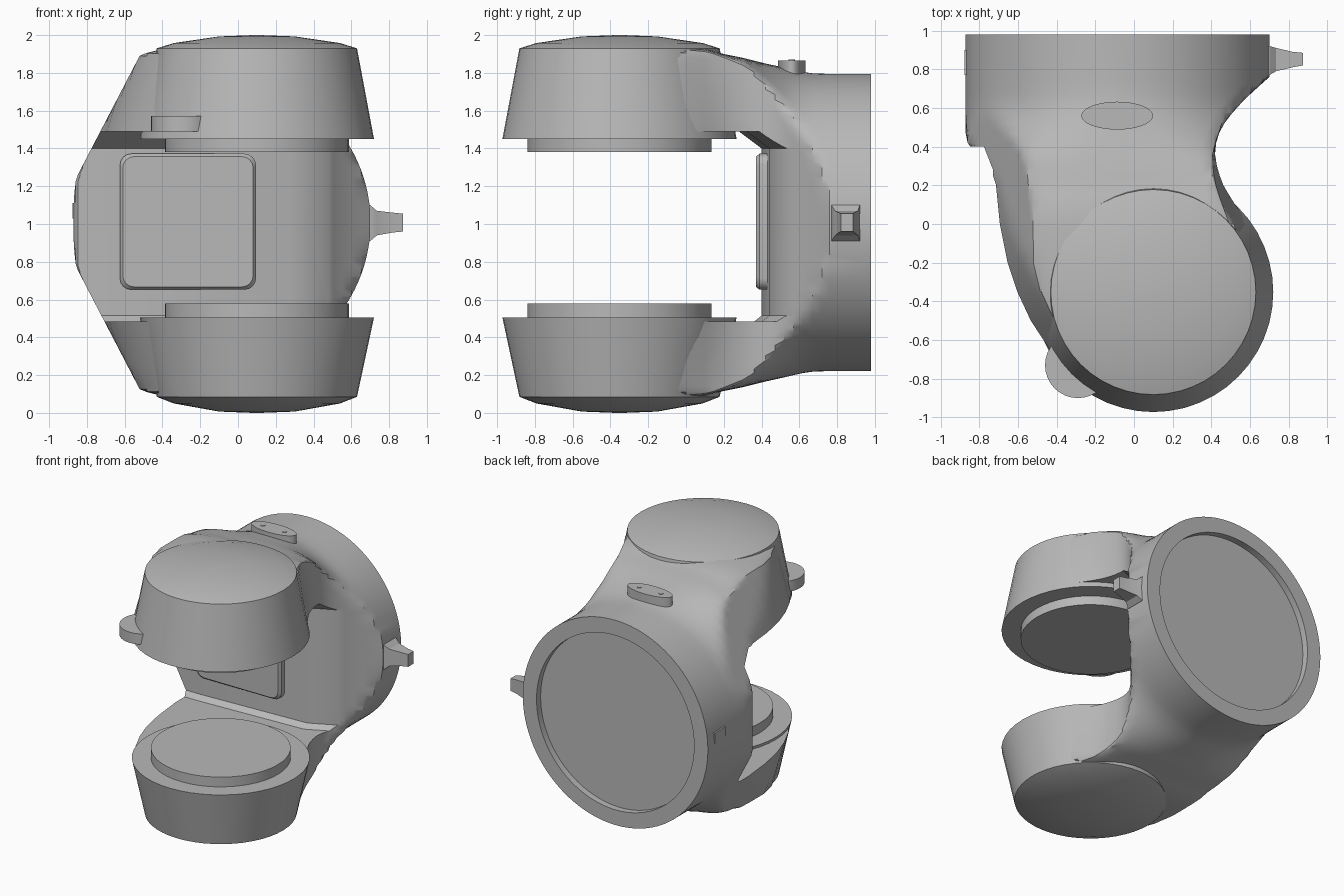
import bpy, bmesh, math

if "Cube" in bpy.data.objects:
    bpy.data.objects.remove(bpy.data.objects["Cube"])

grey = bpy.data.materials.new("plain grey")
grey.diffuse_color = (0.48, 0.48, 0.48, 1)
grey.use_nodes = True
grey.node_tree.nodes["Principled BSDF"].inputs["Base Color"].default_value = grey.diffuse_color


def loft(name, rings):
    """Skin a list of equal-length point rings and cap both ends."""
    bm = bmesh.new()
    vs = [[bm.verts.new(p) for p in r] for r in rings]
    n = len(rings[0])
    for a, b in zip(vs, vs[1:]):
        for i in range(n):
            j = (i + 1) % n
            bm.faces.new((a[i], a[j], b[j], b[i]))
    bm.faces.new(vs[0])
    bm.faces.new(vs[-1])
    bmesh.ops.recalc_face_normals(bm, faces=bm.faces)
    me = bpy.data.meshes.new(name)
    bm.to_mesh(me)
    bm.free()
    ob = bpy.data.objects.new(name, me)
    me.materials.append(grey)
    bpy.context.collection.objects.link(ob)
    return ob


def smooth(ob, angle=30):
    bpy.ops.object.select_all(action='DESELECT')
    ob.select_set(True)
    bpy.context.view_layer.objects.active = ob
    bpy.ops.object.shade_smooth_by_angle(angle=math.radians(angle))


def turned(name, cx, cy, profile, n=48, sx=1, sy=1):
    """Solid of revolution about z; profile is (radius, z) pairs."""
    rings = [[(cx + r * sx * math.cos(2 * math.pi * i / n),
               cy + r * sy * math.sin(2 * math.pi * i / n), z) for i in range(n)]
             for r, z in profile]
    ob = loft(name, rings)
    smooth(ob)
    return ob


CX, CZ, R = -0.085, 1.008, 0.787


def section(y, left, right, h, p, slope, a=R, n=128):
    """Body cross-section at depth y: a superellipse trimmed by the sloping side walls."""
    pts = []
    for i in range(n):
        t = 2 * math.pi * (i + 0.5) / n
        u, w = math.cos(t), math.sin(t)
        q = min(p, 3.2) if u < 0 else p
        r = (abs(u / a) ** q + abs(w / h) ** q) ** (-1 / q)
        x, z = r * u + CX, r * w
        over = max(0, abs(z) - 0.46)
        x = min(x, right - slope * over)
        x = max(x, left + 0.3 * over, -0.73 + 0.52 * (abs(z) - 0.48))
        pts.append((x, y, z + CZ))
    return pts


# Body: round back end with recess, blending into the two arms
stations = [
    (0.98, -0.9, 0.72, R, 2, 0), (0.76, -0.9, 0.70, R, 2, 0),
    (0.72, -0.9, 0.655, 0.788, 2, 0), (0.67, -0.9, 0.60, 0.79, 2, 0),
    (0.62, -0.9, 0.55, 0.797, 2.0, 0), (0.57, -0.9, 0.505, 0.808, 2.05, 0),
    (0.52, -0.88, 0.467, 0.82, 2.15, 0), (0.47, -0.87, 0.44, 0.831, 2.4, 0.01),
    (0.42, -0.86, 0.425, 0.842, 2.7, 0.02), (0.36, -0.82, 0.42, 0.857, 3.4, 0.04),
    (0.30, -0.77, 0.43, 0.872, 4.3, 0.06), (0.25, -0.74, 0.445, 0.882, 5, 0.08),
    (0.20, -0.72, 0.465, 0.892, 6, 0.10), (0.15, -0.715, 0.495, 0.905, 7, 0.13),
    (0.10, -0.71, 0.527, 0.920, 7, 0.16), (0.00, -0.70, 0.60, 0.930, 7, 0.19),
    (-0.10, -0.68, 0.65, 0.932, 7, 0.2), (-0.20, -0.66, 0.68, 0.932, 6, 0.2),
    (-0.35, -0.61, 0.69, 0.930, 5, 0.2), (-0.50, -0.54, 0.66, 0.926, 4, 0.2),
    (-0.66, -0.435, 0.58, 0.915, 4, 0.2)]
recess = [section(y, -1, 1, 0.67, 2, 0, 0.67) for y in (0.93, 0.98)]
body = loft("body", recess + [section(*s) for s in stations])

# Opening between the arms, with sloped edges at the back wall
wall = [(-1.3, 0.42), (-0.86, 0.40), (-0.6, 0.40), (0.28, 0.44), (0.48, 0.535), (1.3, 0.535)]
gap = loft("gap_cutter", [
    [(-1.3, -1.5, z)] + [(x, y + s, z) for x, y in wall] + [(1.3, -1.5, z)]
    for z, s in ((0.483, -0.04), (0.515, 0), (1.40, 0), (1.49, -0.12))])
mod = body.modifiers.new("opening", 'BOOLEAN')
mod.operation = 'DIFFERENCE'
mod.solver = 'EXACT'
mod.object = gap
bpy.context.view_layer.objects.active = body
bpy.ops.object.modifier_apply(modifier=mod.name)
bpy.data.objects.remove(gap)
smooth(body)

# Tapered heads with shallow domes, and the round pads facing each other
HX, HY = 0.1, -0.352
turned("upper_head", HX, HY, [(0.62, 1.45), (0.53, 1.93), (0.44, 1.958), (0.2, 1.993), (0.02, 2.0)])
turned("lower_head", HX, HY, [(0.62, 0.505), (0.53, 0.085), (0.44, 0.05), (0.2, 0.007), (0.02, 0.0)])
turned("upper_pad", HX, HY, [(0.487, 1.38), (0.487, 1.47)])
turned("lower_pad", HX, HY, [(0.487, 0.48), (0.487, 0.58)])

# Round tab at the front left of the upper head
turned("front_tab", -0.29, -0.73, [(0.17, 1.49), (0.17, 1.572)], 32)

# Oval button with two small pins
turned("oval_button", -0.087, 0.56, [(0.185, 1.76), (0.185, 1.866)], 40, 1, 0.39)
for side, x in (("left", -0.18), ("right", 0.005)):
    turned(side + "_pin", x, 0.56, [(0.017, 1.85), (0.017, 1.87)], 12)

# Side lever with flared root
lever = [(0.62, 0.77, 0.94, 0.90, 1.11), (0.70, 0.77, 0.92, 0.91, 1.10),
         (0.735, 0.79, 0.91, 0.94, 1.07), (0.82, 0.81, 0.89, 0.955, 1.06),
         (0.873, 0.82, 0.885, 0.96, 1.055)]
smooth(loft("side_lever", [[(x, a, c), (x, b, c), (x, b, d), (x, a, d)]
                           for x, a, b, c, d in lever]))


# Rounded panel on the back wall of the opening
def rounded(y, inset):
    pts = []
    for k, (sx, sz) in enumerate(((1, 1), (-1, 1), (-1, -1), (1, -1))):
        for i in range(5):
            t = math.pi / 2 * (k + i / 4)
            pts.append((-0.265 + sx * (0.30 - inset) + 0.06 * math.cos(t), y,
                        1.012 + sz * (0.30 - inset) + 0.06 * math.sin(t)))
    return pts


smooth(loft("wall_panel", [rounded(0.45, 0), rounded(0.39, 0), rounded(0.37, 0.015)]))

# Small index tab on the left of the round end
smooth(loft("index_tab", [[(x, 0.77, z), (x, 0.9, z), (x, 0.9, z + 0.08), (x, 0.77, z + 0.08)]
                          for x, z in ((-0.80, 1.03), (-0.877, 1.03))]))
